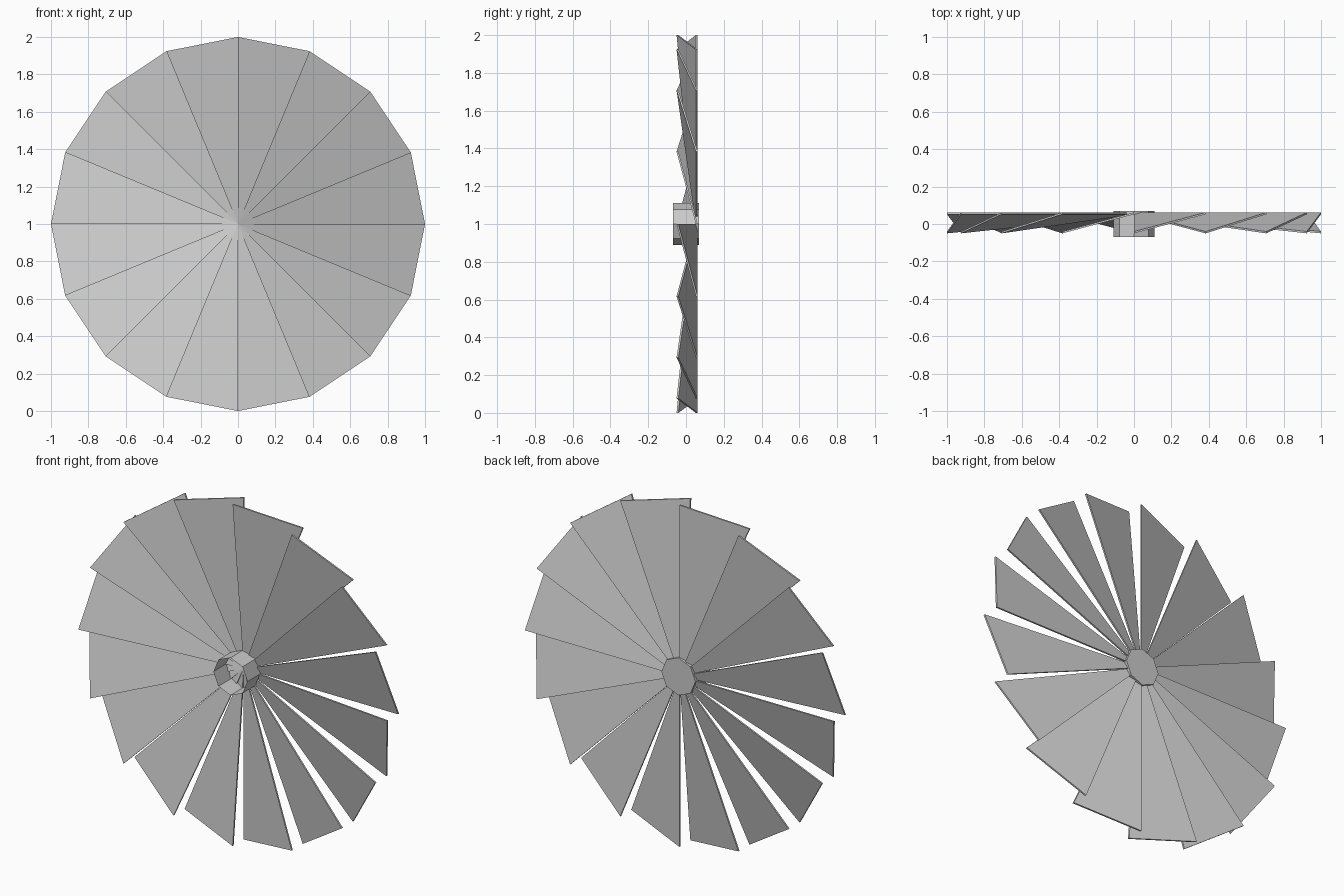
import bpy
import math

if "Cube" in bpy.data.objects:
    bpy.data.objects.remove(bpy.data.objects["Cube"])

BLADES = 16
STEP = 2 * math.pi / BLADES
CENTRE_Z = 1.0
FRONT_Y, BACK_Y, THICK = -0.05, 0.052, 0.01


def make_object(name, verts, faces):
    mesh = bpy.data.meshes.new(name)
    mesh.from_pydata(verts, [], faces)
    mesh.update()
    obj = bpy.data.objects.new(name, mesh)
    bpy.context.collection.objects.link(obj)
    return obj


def polar(radius, angle, y):
    return (radius * math.cos(angle), y, CENTRE_Z + radius * math.sin(angle))


# Blades: thin tilted triangular slabs, leading edge swept to the front
for i in range(BLADES):
    a = i * STEP
    corners = [(0, a, BACK_Y), (1, a, BACK_Y), (1, a + STEP, FRONT_Y)]
    verts = [polar(r, t, y) for r, t, y in corners]
    verts += [polar(r, t, y + THICK) for r, t, y in corners]
    faces = [(0, 1, 2), (5, 4, 3), (0, 3, 4, 1), (1, 4, 5, 2), (2, 5, 3, 0)]
    make_object(f"blade_{i + 1:02d}", verts, faces)

# Hub: octagonal cup, open at the front and closed at the back
N = 8
ring = [polar(0.11, i * 2 * math.pi / N, -0.07) for i in range(N)]
ring += [polar(0.11, i * 2 * math.pi / N, 0.07) for i in range(N)]
sides = [(i, i + N, (i + 1) % N + N, (i + 1) % N) for i in range(N)]
make_object("hub", ring, sides + [tuple(reversed(range(N, 2 * N)))])
